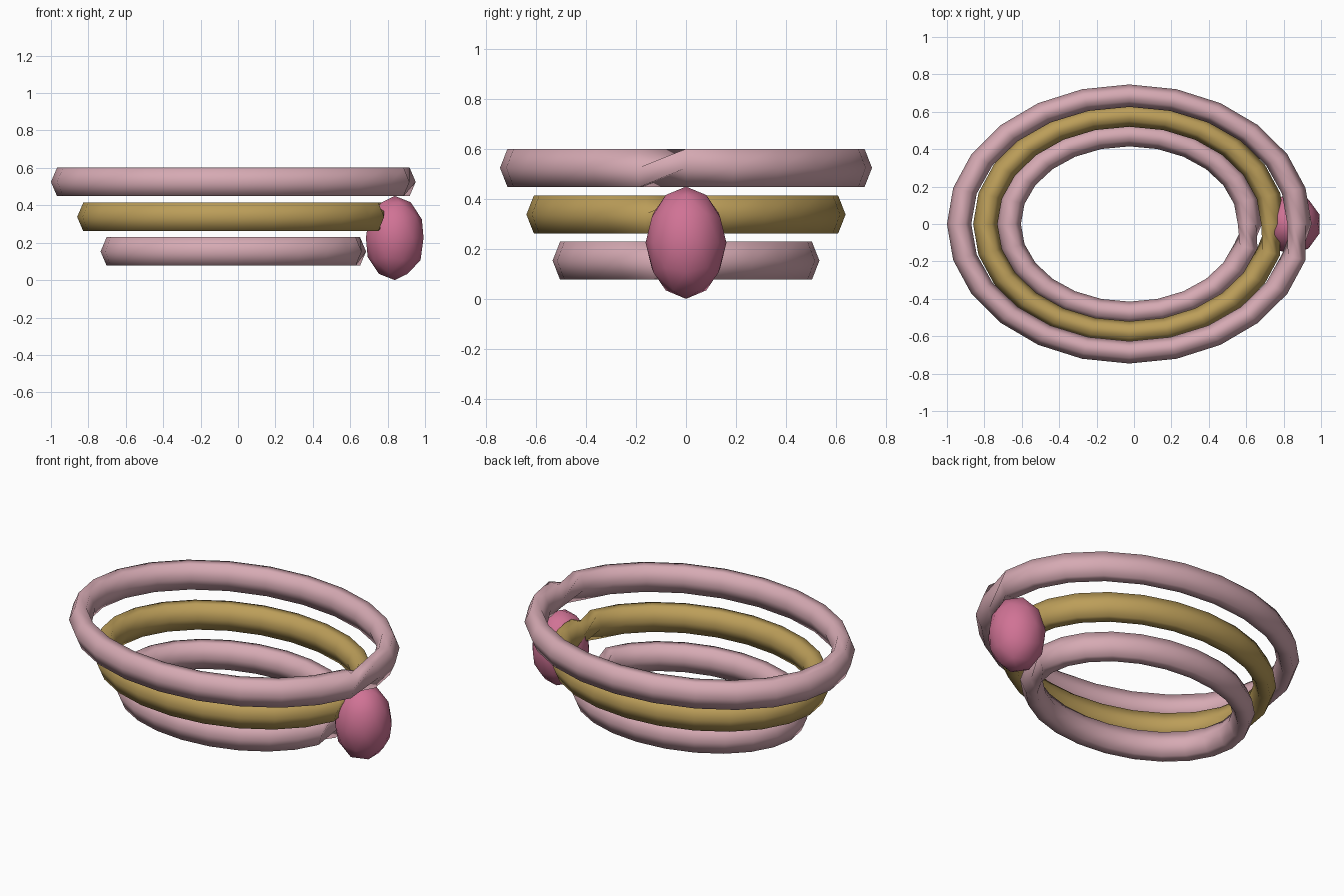
import bpy, bmesh, math
from mathutils import Matrix

if "Cube" in bpy.data.objects:
    bpy.data.objects.remove(bpy.data.objects["Cube"])

SEGMENTS, SIDES = 24, 6
CENTRE_X = -0.025


def material(name, rgb):
    m = bpy.data.materials.new(name)
    m.diffuse_color = (*rgb, 1)
    m.use_nodes = True
    m.node_tree.nodes["Principled BSDF"].inputs["Base Color"].default_value = m.diffuse_color
    return m


pale_pink = material("pale_pink", (0.67, 0.40, 0.45))
gold = material("gold", (0.50, 0.34, 0.10))
rose = material("rose", (0.63, 0.17, 0.30))


def finish(name, bm, mat):
    bmesh.ops.recalc_face_normals(bm, faces=bm.faces[:])
    for f in bm.faces:
        f.smooth = True
    me = bpy.data.meshes.new(name)
    bm.to_mesh(me)
    bm.free()
    me.materials.append(mat)
    ob = bpy.data.objects.new(name, me)
    bpy.context.collection.objects.link(ob)


def oval_ring(name, half_x, half_y, z, mat):
    """Oval hoop with a six-sided section; half_x and half_y are outer sizes."""
    wide_x, wide_y, tall = 0.065, 0.06, 0.088
    bm = bmesh.new()
    loops = []
    for i in range(SEGMENTS):
        a = math.tau * i / SEGMENTS
        loop = []
        for j in range(SIDES):
            t = math.tau * j / SIDES
            rx = half_x - wide_x + wide_x * math.cos(t)
            ry = half_y - wide_y + wide_y * math.cos(t)
            loop.append(bm.verts.new((CENTRE_X + rx * math.cos(a),
                                      ry * math.sin(a),
                                      z + tall * math.sin(t))))
        loops.append(loop)
    for i in range(SEGMENTS):
        here, there = loops[i], loops[(i + 1) % SEGMENTS]
        # the closing segment is joined one side over, making a small twist
        s = 1 if i == SEGMENTS - 1 else 0
        for j in range(SIDES):
            k = (j + 1) % SIDES
            bm.faces.new((here[j], there[(j + s) % SIDES],
                          there[(k + s) % SIDES], here[k]))
    finish(name, bm, mat)


# Three stacked hoops, growing towards the top
oval_ring("lower_ring", 0.71, 0.535, 0.153, pale_pink)
oval_ring("middle_ring", 0.835, 0.64, 0.338, gold)
oval_ring("upper_ring", 0.975, 0.746, 0.525, pale_pink)

# Egg-shaped bead on the right side
bm = bmesh.new()
bmesh.ops.create_icosphere(
    bm, subdivisions=2, radius=1,
    matrix=Matrix.Translation((0.838, 0, 0.225)) @ Matrix.Diagonal((0.162, 0.162, 0.225, 1)))
finish("bead", bm, rose)
